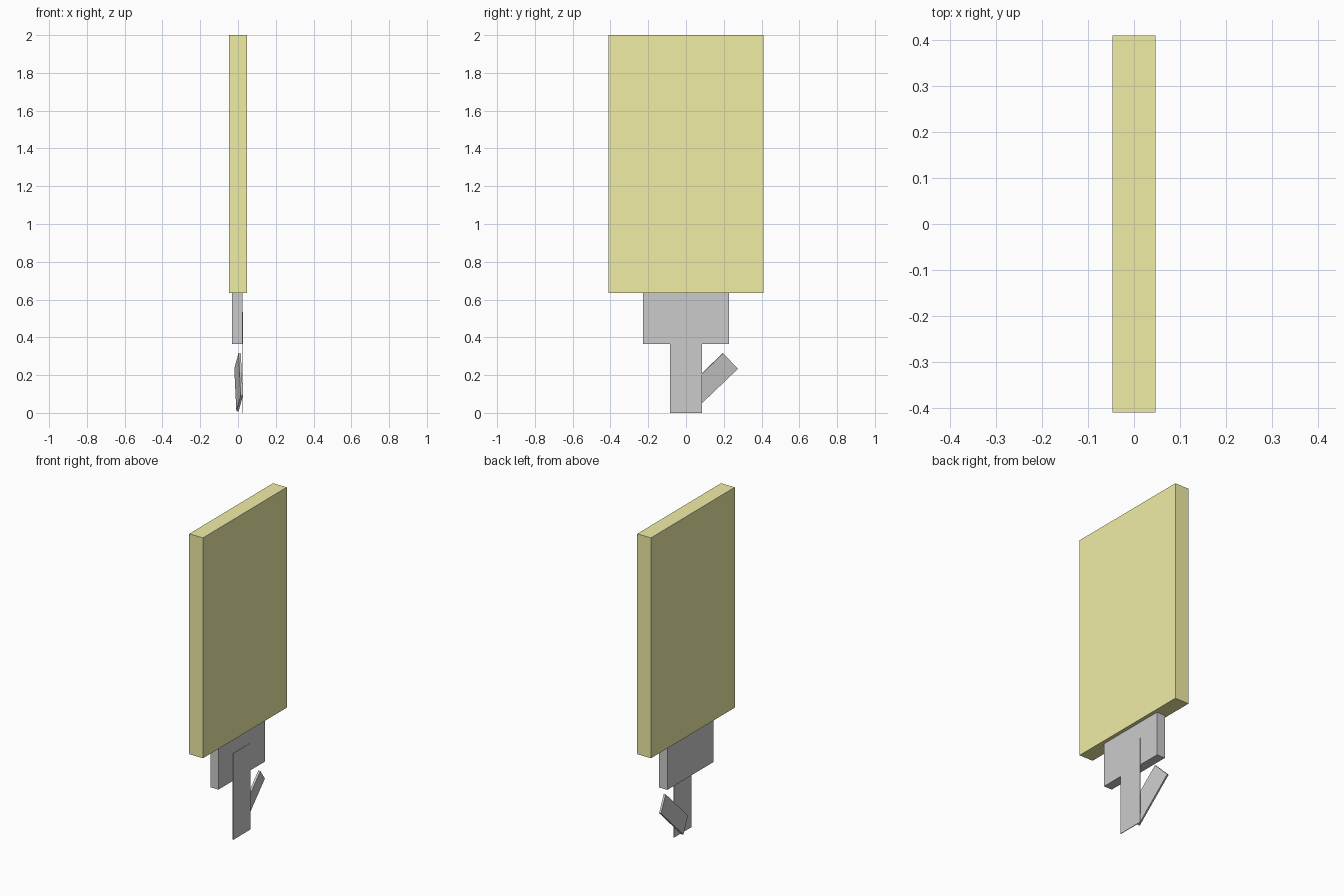
import bpy
from mathutils import Matrix, Vector

if "Cube" in bpy.data.objects:
    bpy.data.objects.remove(bpy.data.objects["Cube"])


def box(name, lo, hi):
    """Axis-aligned box between two corners."""
    lo, hi = Vector(lo), Vector(hi)
    bpy.ops.mesh.primitive_cube_add(size=1)
    ob = bpy.context.object
    ob.name = ob.data.name = name
    size = Matrix.Diagonal((*(hi - lo), 1))
    ob.data.transform(size)
    ob.location = (lo + hi) / 2
    return ob


# Large yellow panel
panel = box("panel", (-0.047, -0.41, 0.635), (0.047, 0.41, 2.0))
yellow = bpy.data.materials.new("yellow")
yellow.diffuse_color = (0.88, 0.85, 0.38, 1)
yellow.use_nodes = True
yellow.node_tree.nodes["Principled BSDF"].inputs["Base Color"].default_value = yellow.diffuse_color
panel.data.materials.append(yellow)

# Block under the panel
box("mount_block", (-0.031, -0.227, 0.365), (0.025, 0.227, 0.635))

# Thin upright strip overlapping the block's face
box("stem_strip", (0.023, -0.085, 0.0), (0.027, 0.085, 0.535))

# Slanted, slightly twisted tab behind the strip
length = Vector((-0.011, 0.235, 0.225))
width = Vector((0.023, -0.08, 0.08))
u = length.normalized()
n = width.cross(u).normalized()
v = u.cross(n)
tab = box("slanted_tab",
          (-length.length / 2, -0.006, -width.length / 2),
          (length.length / 2, 0.006, width.length / 2))
axes = Matrix((u, -n, v * 1.0)).transposed()
if axes.determinant() < 0:
    axes = Matrix((u, n, v)).transposed()
tab.matrix_world = Matrix.Translation((0.003, 0.1175, 0.1625)) @ axes.to_4x4()
